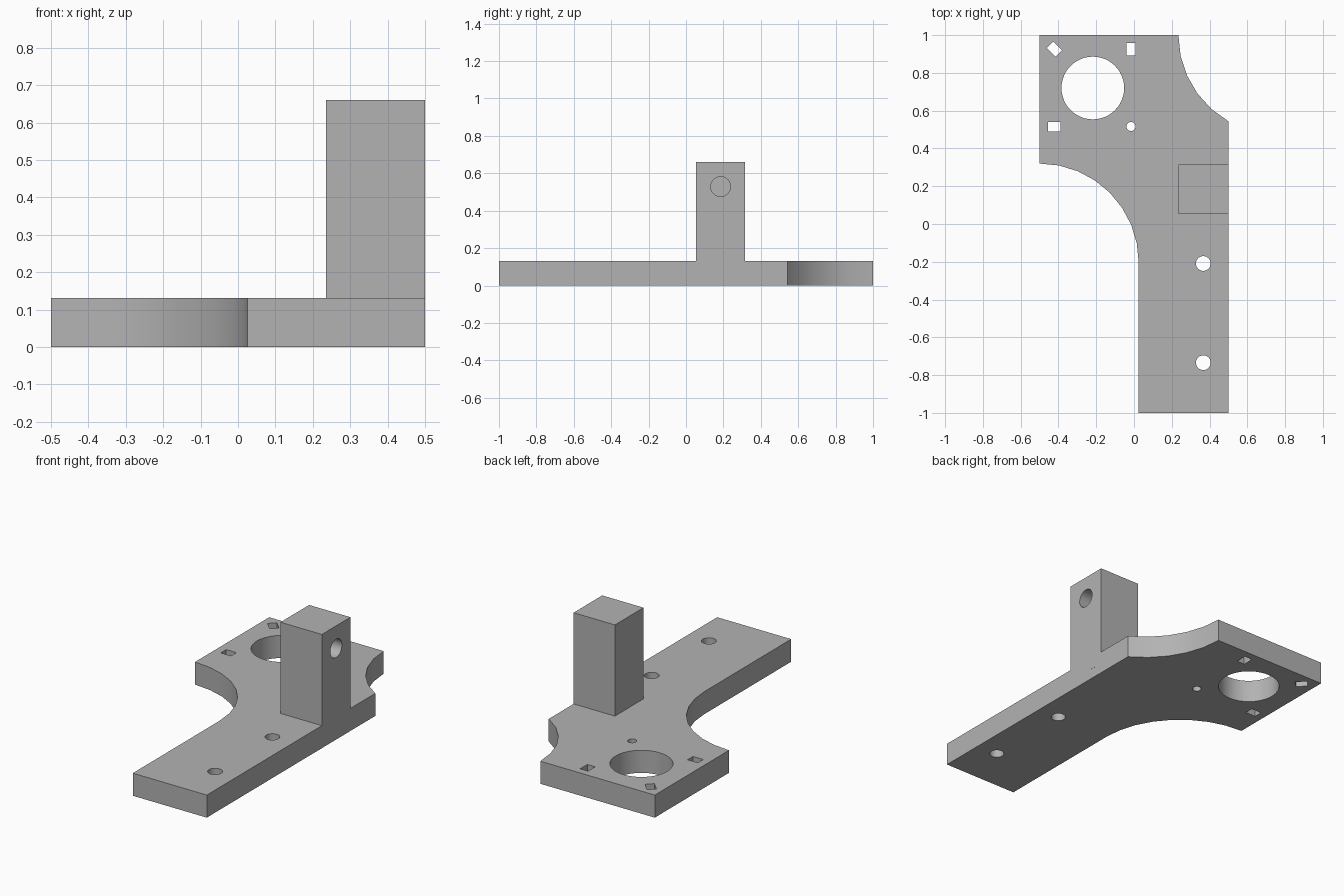
import bpy
import bmesh
from math import cos, sin, radians, pi
from mathutils import Matrix, Vector

cube = bpy.data.objects.get("Cube")
if cube:
    bpy.data.objects.remove(cube, do_unlink=True)

THICK = 0.131     # plate thickness
ARC_R = 0.525     # radius of both concave corners
HOLE_DEPTH = 0.131

grey = bpy.data.materials.new("plain grey")
grey.use_nodes = True
grey.diffuse_color = (0.45, 0.45, 0.45, 1)
grey.node_tree.nodes["Principled BSDF"].inputs["Base Color"].default_value = (0.45, 0.45, 0.45, 1)


def make_object(name, bm):
    bmesh.ops.recalc_face_normals(bm, faces=bm.faces[:])
    mesh = bpy.data.meshes.new(name)
    bm.to_mesh(mesh)
    bm.free()
    mesh.materials.append(grey)
    obj = bpy.data.objects.new(name, mesh)
    bpy.context.collection.objects.link(obj)
    return obj


def arc(cx, cy, start, end, steps):
    angles = [radians(start + (end - start) * i / steps) for i in range(steps + 1)]
    return [(cx + ARC_R * cos(a), cy + ARC_R * sin(a)) for a in angles]


def prism(name, outline, height):
    bm = bmesh.new()
    face = bm.faces.new([bm.verts.new((x, y, 0)) for x, y in outline])
    result = bmesh.ops.extrude_face_region(bm, geom=[face])
    top = [v for v in result["geom"] if isinstance(v, bmesh.types.BMVert)]
    bmesh.ops.translate(bm, verts=top, vec=(0, 0, height))
    return make_object(name, bm)


def box(name, centre, size, turn=0):
    bm = bmesh.new()
    matrix = (Matrix.Translation(centre) @ Matrix.Rotation(radians(turn), 4, "Z")
              @ Matrix.Diagonal((*size, 1)))
    bmesh.ops.create_cube(bm, size=1, matrix=matrix)
    return make_object(name, bm)


def cylinder(name, centre, radius, depth, axis="Z"):
    bm = bmesh.new()
    turn = Matrix.Rotation(pi / 2, 4, "Y") if axis == "X" else Matrix.Identity(4)
    bmesh.ops.create_cone(bm, cap_ends=True, segments=48, radius1=radius, radius2=radius,
                          depth=depth, matrix=Matrix.Translation(centre) @ turn)
    return make_object(name, bm)


def boolean(target, other, operation):
    mod = target.modifiers.new(other.name, "BOOLEAN")
    mod.operation = operation
    mod.solver = "EXACT"
    mod.object = other
    bpy.context.view_layer.objects.active = target
    bpy.ops.object.modifier_apply(modifier=mod.name)
    bpy.data.objects.remove(other, do_unlink=True)


# Plate outline with two concave corners
outline = [(-0.5, 1.0)]
outline += arc(-0.5, -0.205, 90, 0, 8)
outline += [(0.025, -1.0), (0.5, -1.0)]
outline += arc(0.76, 1.0, 240.3, 180, 5)
bracket = prism("bracket", outline, THICK)

# Upright post, flush with the plate side
post = box("post", (0.3675, 0.185, 0.36), (0.265, 0.262, 0.6))
boolean(bracket, post, "UNION")

# Round holes through the plate
for x, y, radius in [(-0.218, 0.72, 0.166), (-0.016, 0.516, 0.024),
                     (0.367, -0.209, 0.039), (0.367, -0.734, 0.039)]:
    boolean(bracket, cylinder("round_cutter", (x, y, THICK / 2), radius, 0.4), "DIFFERENCE")

# Rectangular slots through the plate
for x, y, turn in [(-0.016, 0.924, 90), (-0.422, 0.516, 0), (-0.422, 0.926, -45)]:
    boolean(bracket, box("slot_cutter", (x, y, THICK / 2), (0.066, 0.05, 0.4), turn), "DIFFERENCE")

# Blind hole in the outer side of the post
boolean(bracket, cylinder("post_hole_cutter", (0.5, 0.185, 0.529), 0.053, 2 * HOLE_DEPTH, "X"),
        "DIFFERENCE")

# Smooth curved walls, crisp edges
bpy.ops.object.select_all(action="DESELECT")
bracket.select_set(True)
bpy.context.view_layer.objects.active = bracket
bpy.ops.object.shade_smooth_by_angle(angle=radians(30))
